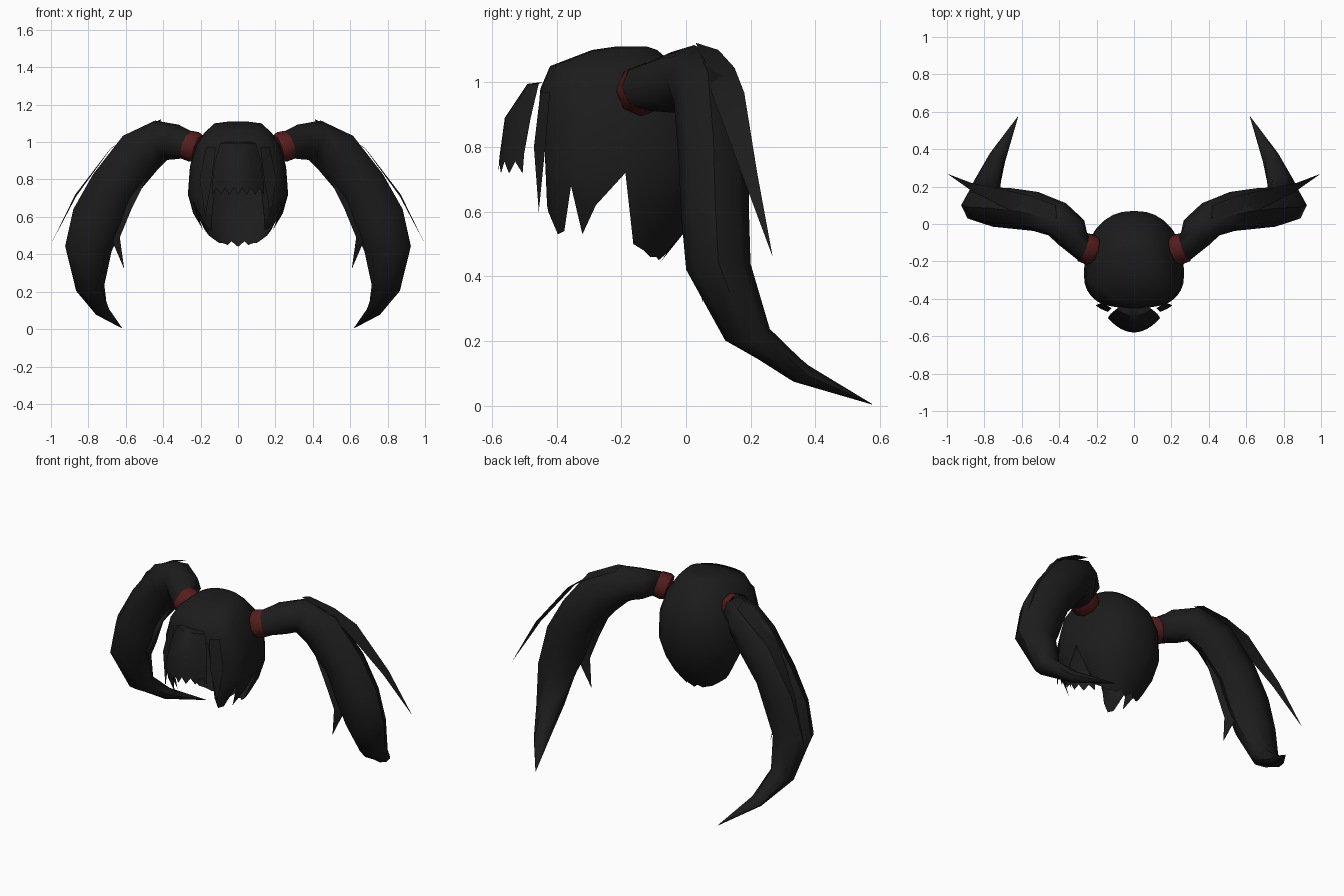
import bpy, bmesh, math
from mathutils import Vector

if "Cube" in bpy.data.objects:
    bpy.data.objects.remove(bpy.data.objects["Cube"])


def material(name, rgb):
    m = bpy.data.materials.new(name)
    m.diffuse_color = (*rgb, 1)
    m.use_nodes = True
    m.node_tree.nodes["Principled BSDF"].inputs["Base Color"].default_value = m.diffuse_color
    return m


black = material("black_hair", (0.0115, 0.0115, 0.0115))
red = material("red_band", (0.09, 0.012, 0.012))


def make(name, verts, faces, mat, angle=50):
    bm = bmesh.new()
    vs = [bm.verts.new(v) for v in verts]
    for f in faces:
        bm.faces.new([vs[i] for i in f])
    bmesh.ops.remove_doubles(bm, verts=bm.verts, dist=0.0005)
    bmesh.ops.recalc_face_normals(bm, faces=bm.faces)
    me = bpy.data.meshes.new(name)
    bm.to_mesh(me)
    bm.free()
    ob = bpy.data.objects.new(name, me)
    bpy.context.collection.objects.link(ob)
    me.materials.append(mat)
    bpy.ops.object.select_all(action='DESELECT')
    bpy.context.view_layer.objects.active = ob
    ob.select_set(True)
    bpy.ops.object.shade_smooth_by_angle(angle=math.radians(angle))
    return ob


def grid(rows, cols, wrap=False):
    n = cols if wrap else cols - 1
    return [(r * cols + c, r * cols + (c + 1) % cols,
             (r + 1) * cols + (c + 1) % cols, (r + 1) * cols + c)
            for r in range(rows - 1) for c in range(n)]


# Hair cap: rings of (height, half width, front y, back y)
rings = [(1.11, .05, -.22, -.12), (1.10, .125, -.29, -.09), (1.05, .18, -.42, -.03),
         (.98, .225, -.45, .03), (.87, .257, -.46, .07), (.72, .268, -.46, .065),
         (.62, .24, -.455, .035), (.53, .19, -.435, -.01), (.43, .11, -.30, -.09)]
# lower hem of each column, from front centre round to back centre
hem = [.95, .95, .93, .60, .53, .54, .68, .53, .62, .72, .50, .48, .46, .46, .45, .47, .44]


def ring_at(z):
    for a, b in zip(rings, rings[1:]):
        if z >= b[0]:
            t = (a[0] - z) / (a[0] - b[0])
            return [p + (q - p) * t for p, q in zip(a, b)]
    return rings[-1]


def soft(v):
    return math.copysign(abs(v) ** .85, v)


COLS = 32
verts = []
for level in rings:
    for j in range(COLS):
        ang = 2 * math.pi * j / COLS
        z, rx, yf, yb = ring_at(max(level[0], hem[min(j, COLS - j)]))
        s, c = soft(math.sin(ang)), soft(math.cos(ang))
        mid = yf + (yb - yf) * .36
        verts.append((rx * s, mid + c * ((yf - mid) if c > 0 else (mid - yb)), z))
faces = grid(len(rings), COLS, True)
top = len(verts)
verts.append((0, -.17, 1.106))
faces += [(j, (j + 1) % COLS, top) for j in range(COLS)]
make("hair_cap", verts, faces, black)

# Fringe: curved sheet with a ragged hem; rows of (z, half width, centre y, edge y)
rows = [(1.0, .07, -.45, -.44), (.995, .095, -.49, -.455), (.89, .125, -.56, -.48),
        (.78, .138, -.575, -.50), (.73, .138, -.58, -.505)]
FC = 13
verts = []
for r, (z, w, yc, ye) in enumerate(rows):
    for k in range(FC):
        u = 2 * k / (FC - 1) - 1
        drop = (0.012 if k % 2 == 0 else -0.025) if r == len(rows) - 1 else 0
        verts.append((w * u, yc + (ye - yc) * u * u, z - drop))
make("fringe", verts, grid(len(rows), FC), black)

# Side tails: stations of (x, y, z, in-plane radius, depth radius)
tail = [(.272, -.125, .985, .076, .076), (.335, -.045, 1.0, .095, .095),
        (.41, .025, 1.01, .11, .098),
        (.525, .067, .94, .13, .105), (.67, .085, .76, .125, .108),
        (.75, .09, .59, .14, .105), (.80, .10, .43, .125, .10),
        (.79, .19, .22, .077, .072), (.73, .355, .10, .037, .045),
        (.62, .575, .005, .001, .001)]
band = [(.215, -.143, .968, .075, .075), (.235, -.137, .974, .083, .083),
        (.277, -.123, .986, .079, .079)]
tilt = Vector((.9, .3, .3)).normalized()


def tube(name, path, side, mat, n=8):
    pts = [Vector(p[:3]) for p in path]
    vs = []
    for i, p in enumerate(path):
        t = (pts[min(i + 1, len(pts) - 1)] - pts[max(i - 1, 0)]).normalized()
        if i == 0 or mat == red:
            t = tilt
        out = Vector((-t.z, 0, t.x)).normalized()
        depth = t.cross(out)
        depth = Vector((depth.x, depth.y, depth.z * .35)).normalized()
        for k in range(n):
            a = 2 * math.pi * k / n
            v = pts[i] + out * p[3] * math.cos(a) + depth * p[4] * math.sin(a)
            vs.append((side * v.x, v.y, max(v.z, 0)))
    fs = grid(len(path), n, True) + [tuple(range(n))]
    make(name, vs, fs, mat)


def blade(name, left, right, tip, side):
    pts = left + right + [tip]
    n = len(left)
    fs = [(i, i + 1, n + i + 1, n + i) for i in range(n - 1)] + [(n - 1, 2 * n, 2 * n - 1)]
    make(name, [(side * x, y, z) for x, y, z in pts], fs, black)


for side, label in ((1, "right"), (-1, "left")):
    tube(label + "_tail", tail, side, black)
    tube(label + "_band", band, side, red)
    # loose locks outside and inside each tail
    blade(label + "_outer_lock",
          [(.42, .10, 1.10), (.55, .15, 1.045), (.68, .18, .968), (.87, .22, .72)],
          [(.41, .03, 1.122), (.55, .06, 1.062), (.68, .08, .965), (.865, .175, .71)],
          (.997, .268, .46), side)
    blade(label + "_inner_lock",
          [(.475, .04, .83), (.57, .03, .64), (.632, .03, .49)],
          [(.50, .08, .83), (.64, .07, .66), (.685, .08, .50)],
          (.608, .05, .32), side)
    # lock framing the face
    blade(label + "_front_lock",
          [(.12, -.45, .97), (.14, -.47, .80)],
          [(.17, -.42, .97), (.205, -.435, .80)],
          (.175, -.455, .60), side)
